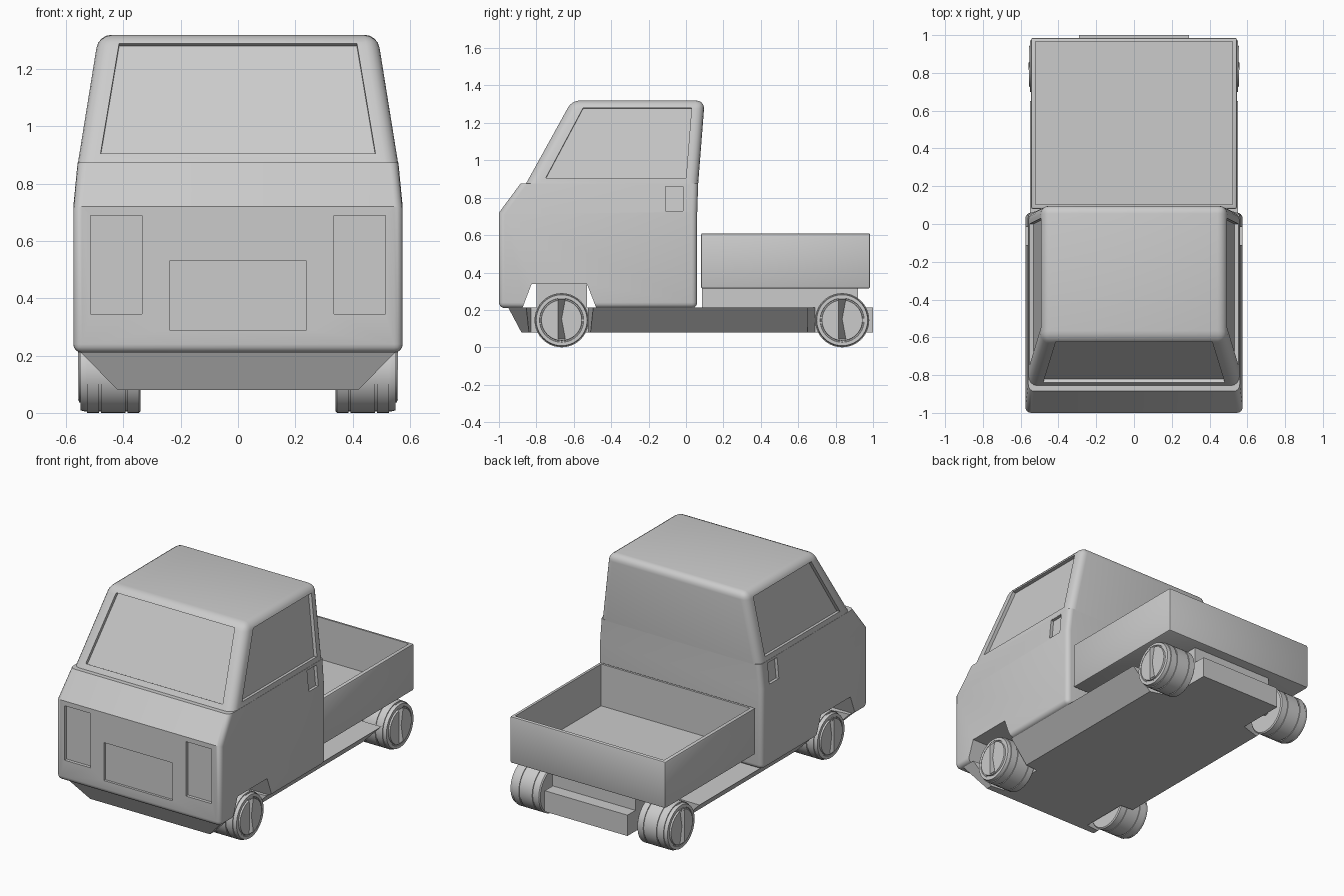
import bpy, bmesh, math
from mathutils import Vector, Matrix

if "Cube" in bpy.data.objects:
    bpy.data.objects.remove(bpy.data.objects["Cube"])


def make(name, bm, smooth=True):
    bmesh.ops.recalc_face_normals(bm, faces=bm.faces)
    me = bpy.data.meshes.new(name)
    bm.to_mesh(me)
    bm.free()
    ob = bpy.data.objects.new(name, me)
    bpy.context.collection.objects.link(ob)
    if smooth:
        finish(ob)
    return ob


def finish(ob):
    bpy.ops.object.select_all(action='DESELECT')
    ob.select_set(True)
    bpy.context.view_layer.objects.active = ob
    bpy.ops.object.shade_smooth_by_angle(angle=math.radians(35))


def prism(bm, pts, vec):
    """Closed solid: polygon swept along vec."""
    a = [bm.verts.new(p) for p in pts]
    b = [bm.verts.new(Vector(p) + Vector(vec)) for p in pts]
    n = len(a)
    bm.faces.new(a)
    bm.faces.new(b[::-1])
    for i in range(n):
        bm.faces.new((a[i], b[i], b[(i + 1) % n], a[(i + 1) % n]))


def recess(bm, pts, depth):
    """Cutter centred on a flat panel outline lying on the surface."""
    p = [Vector(q) for q in pts]
    n = (p[1] - p[0]).cross(p[2] - p[0]).normalized() * depth
    prism(bm, [q - n for q in p], n * 2)


def box(bm, x0, x1, y0, y1, z0, z1):
    prism(bm, [(x0, y0, z0), (x1, y0, z0), (x1, y1, z0), (x0, y1, z0)], (0, 0, z1 - z0))


def cut(ob, bm):
    cutter = make("cutter", bm, False)
    cutter.hide_render = True
    mod = ob.modifiers.new("cut", 'BOOLEAN')
    mod.operation, mod.solver, mod.object = 'DIFFERENCE', 'EXACT', cutter
    bpy.context.view_layer.objects.active = ob
    bpy.ops.object.modifier_apply(modifier=mod.name)
    bpy.data.objects.remove(cutter)
    finish(ob)


def loft(name, rings, round_ring, width):
    """Stack of (z, half width, front y, back y); rounds corners and one end loop."""
    bm = bmesh.new()
    vs = [[bm.verts.new(p) for p in ((-w, f, z), (w, f, z), (w, b, z), (-w, b, z))]
          for z, w, f, b in rings]
    bm.faces.new(vs[0])
    bm.faces.new(vs[-1])
    edges = []
    for lo, hi in zip(vs, vs[1:]):
        for i in range(4):
            j = (i + 1) % 4
            bm.faces.new((lo[i], lo[j], hi[j], hi[i]))
            edges.append(bm.edges.get((lo[i], hi[i])))
    r = vs[round_ring]
    edges += [bm.edges.get((r[i], r[(i + 1) % 4])) for i in range(4)]
    bmesh.ops.recalc_face_normals(bm, faces=bm.faces)
    bmesh.ops.bevel(bm, geom=edges, offset=width, segments=4, profile=0.5,
                    affect='EDGES', clamp_overlap=True)
    return make(name, bm)


# Cab lower body, with wheel arches, lamp and plate recesses, door handles
lower = loft("cab_lower", [(.21, .575, -1, .06), (.72, .575, -1, .06),
                           (.875, .56, -.885, .065)], 0, .03)
c = bmesh.new()
prism(c, [(-.8, -.886, .18), (-.8, -.825, .34), (-.8, -.53, .34), (-.8, -.468, .18)], (1.6, 0, 0))
box(c, -.24, .24, -1.02, -.985, .29, .53)
for s in (-1, 1):
    x0, x1 = sorted((s * .335, s * .515))
    box(c, x0, x1, -1.02, -.98, .345, .69)
    sx = lambda z: s * (.575 - .015 * (z - .72) / .155)
    recess(c, [(sx(z), y, z) for y, z in ((-.11, .73), (-.015, .73), (-.015, .863), (-.11, .863))], .02)
cut(lower, c)

# Cab upper body, with recessed windscreen and side windows
upper = loft("cab_upper", [(.86, .561, -.864, .064), (1.32, .487, -.61, .1)], 1, .045)
c = bmesh.new()
wy = lambda z: -.864 + .254 * (z - .86) / .46
recess(c, [(x, wy(z), z) for x, z in ((-.48, .905), (.48, .905), (.415, 1.29), (-.415, 1.29))], .02)
for s in (-1, 1):
    wx = lambda z: s * (.561 - .074 * (z - .86) / .46)
    recess(c, [(wx(z), y, z) for y, z in ((-.75, .905), (0, .905), (.03, 1.28), (-.55, 1.28))], .022)
cut(upper, c)

# Chassis: tapered hull notched around the wheels
bm = bmesh.new()
v = [bm.verts.new(p) for p in (
    (-.42, -.88, .08), (.42, -.88, .08), (.42, 1, .08), (-.42, 1, .08),
    (-.55, -.95, .212), (.55, -.95, .212), (.55, 1, .212), (-.55, 1, .212))]
for f in ((0, 1, 2, 3), (4, 5, 6, 7), (0, 1, 5, 4), (1, 2, 6, 5), (2, 3, 7, 6), (3, 0, 4, 7)):
    bm.faces.new([v[i] for i in f])
chassis = make("chassis", bm, False)
c = bmesh.new()
for s in (-1, 1):
    prism(c, [(s * x, y, 0) for x, y in ((.7, -.87), (.33, -.83), (.33, -.52), (.7, -.48))], (0, 0, .4))
    prism(c, [(s * x, y, 0) for x, y in ((.7, .65), (.42, .65), (.29, .69), (.29, 1.1), (.7, 1.1))], (0, 0, .4))
cut(chassis, c)

# Blocks filling the space above the chassis
bm = bmesh.new()
box(bm, -.33, .33, -.8, -.53, .2, .345)
make("front_axle_block", bm, False)
bm = bmesh.new()
box(bm, -.29, .29, .085, .92, .2, .33)
make("bed_support", bm, False)

# Open load bed
bm = bmesh.new()
box(bm, -.545, .545, .08, .985, .315, .61)
bmesh.ops.recalc_face_normals(bm, faces=bm.faces)
bmesh.ops.bevel(bm, geom=bm.edges[:], offset=.01, segments=2, profile=.5, affect='EDGES')
bed = make("load_bed", bm)
c = bmesh.new()
box(c, -.522, .522, .103, .965, .345, .8)
cut(bed, c)

# Wheels: lathed tyre with grooves, hub cap with a ring of slots
profile = [(.34, 0), (.34, .138), (.346, .145), (.386, .145), (.386, .14), (.392, .14),
           (.392, .145), (.478, .145), (.478, .14), (.486, .14), (.486, .145), (.528, .145),
           (.528, .14), (.534, .14), (.55, .136), (.55, .118), (.546, .116), (.546, .11),
           (.556, .108), (.556, 0)]
for label, y in (("front", -.665), ("rear", .835)):
    for side, s in (("left", -1), ("right", 1)):
        bm = bmesh.new()
        vs = [bm.verts.new((x, 0, r)) for x, r in profile]
        es = [bm.edges.new(p) for p in zip(vs, vs[1:])]
        bmesh.ops.spin(bm, geom=vs + es, cent=(0, 0, 0), axis=(1, 0, 0),
                       angle=math.tau, steps=40, use_duplicate=False)
        bmesh.ops.remove_doubles(bm, verts=bm.verts, dist=1e-4)
        for k in range(8):
            first = len(bm.verts)
            box(bm, .545, .559, -.02, .02, .1, .114)
            bm.verts.ensure_lookup_table()
            bmesh.ops.rotate(bm, verts=bm.verts[first:], cent=(0, 0, 0),
                             matrix=Matrix.Rotation(k * math.tau / 8, 3, 'X'))
        bmesh.ops.scale(bm, vec=(s, 1, 1), verts=bm.verts)
        bmesh.ops.translate(bm, vec=(0, y, .145), verts=bm.verts)
        make(f"{label}_{side}_wheel", bm)
    # Axle joining the pair
    bm = bmesh.new()
    bmesh.ops.create_cone(bm, cap_ends=True, segments=16, radius1=.03, radius2=.03, depth=.7,
                          matrix=Matrix.Translation((0, y, .145)) @ Matrix.Rotation(math.pi / 2, 4, 'Y'))
    make(f"{label}_axle", bm)
